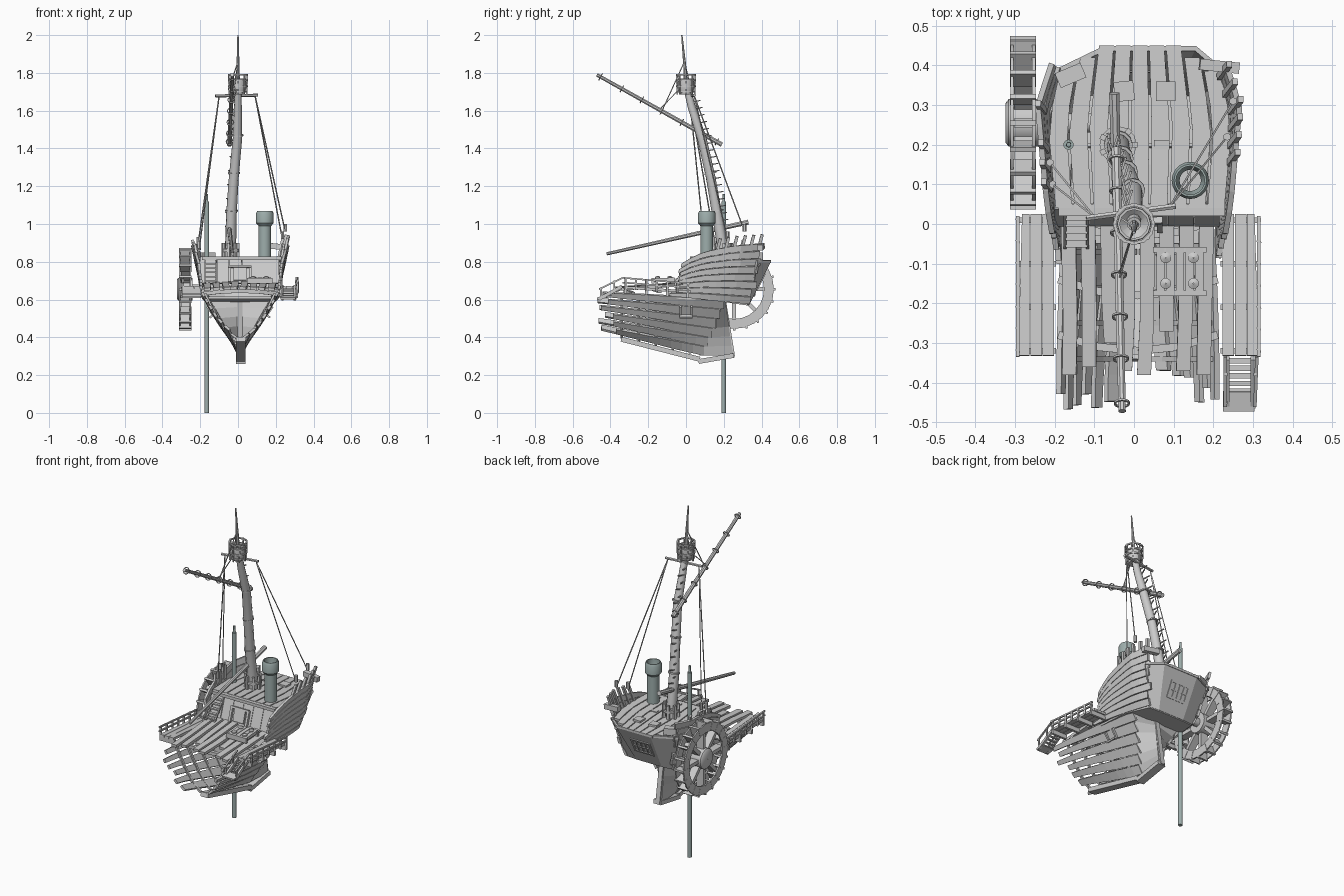
import bpy, bmesh, math, random
from mathutils import Vector, Matrix, Euler

if "Cube" in bpy.data.objects:
    bpy.data.objects.remove(bpy.data.objects["Cube"])
random.seed(4)
R = random.uniform
metal = bpy.data.materials.new("weathered_metal")
metal.diffuse_color = (0.34, 0.42, 0.41, 1)
metal.use_nodes = True
metal.node_tree.nodes["Principled BSDF"].inputs["Base Color"].default_value = metal.diffuse_color

def finish(name, bm, thick=0, mat=None, smooth=False):
    me = bpy.data.meshes.new(name)
    bmesh.ops.recalc_face_normals(bm, faces=bm.faces)
    bm.to_mesh(me); bm.free()
    ob = bpy.data.objects.new(name, me)
    bpy.context.collection.objects.link(ob)
    if thick:
        m = ob.modifiers.new("thickness", 'SOLIDIFY'); m.thickness = thick; m.offset = 0
    if mat: me.materials.append(mat)
    if smooth:
        bpy.ops.object.select_all(action='DESELECT')
        ob.select_set(True); bpy.context.view_layer.objects.active = ob
        bpy.ops.object.shade_smooth_by_angle(angle=math.radians(40))
    return ob

def strips(name, pairs, thick):
    """Planks, each between two matching edge lines."""
    bm = bmesh.new()
    for A, B in pairs:
        a = [bm.verts.new(p) for p in A]; b = [bm.verts.new(p) for p in B]
        for i in range(len(a) - 1): bm.faces.new((a[i], a[i+1], b[i+1], b[i]))
    return finish(name, bm, thick)

def boxes(name, items):
    """Items are (centre, size, euler rotation)."""
    bm = bmesh.new()
    for c, s, r in items:
        M = Matrix.Translation(c) @ Euler(r).to_matrix().to_4x4() @ Matrix.Diagonal((*s, 1))
        bmesh.ops.create_cube(bm, size=1, matrix=M)
    return finish(name, bm)

def tubes(name, paths, n=8, mat=None):
    """Paths are lists of (point, radius)."""
    bm = bmesh.new()
    for path in paths:
        rings = []
        for i, (p, r) in enumerate(path):
            d = Vector(path[min(i+1, len(path)-1)][0]) - Vector(path[max(i-1, 0)][0])
            q = d.to_track_quat('Z', 'Y')
            rings.append([bm.verts.new(Vector(p) + q @ Vector((r*math.cos(a), r*math.sin(a), 0)))
                          for a in [math.tau*(k+.5)/n for k in range(n)]])
        for A, B in zip(rings, rings[1:]):
            for k in range(n): bm.faces.new((A[k], A[(k+1) % n], B[(k+1) % n], B[k]))
        bm.faces.new(rings[0]); bm.faces.new(rings[-1])
    return finish(name, bm, mat=mat, smooth=n > 6)

def rods(name, segs, r, n=4):
    return tubes(name, [[(a, r), (b, r)] for a, b in segs], n)

def lathe(name, prof, centre, axis=(0, 0, 1), n=20, mat=None):
    """Closed (radius, height) profile spun about an axis."""
    bm = bmesh.new(); q = Vector(axis).to_track_quat('Z', 'Y')
    rings = [[bm.verts.new(Vector(centre) + q @ Vector((r*math.cos(math.tau*k/n), r*math.sin(math.tau*k/n), z)))
              for k in range(n)] for r, z in prof]
    for A, B in zip(rings, rings[1:] + rings[:1]):
        for k in range(n): bm.faces.new((A[k], A[(k+1) % n], B[(k+1) % n], B[k]))
    return finish(name, bm, mat=mat, smooth=True)

def hoop(name, c, rad, t, axis=(0, 0, 1)):
    return lathe(name, [(rad-t, -t), (rad+t, -t), (rad+t, t), (rad-t, t)], c, axis, 12)

def lerp(tab, v):
    for (a, p), (b, q) in zip(tab, tab[1:]):
        if v <= b: return p + (q-p)*(v-a)/(b-a)
    return tab[-1][1]

# lower hull: broken strakes, closing into the sternpost
def hull(t, y, s, k=1):
    f = min(max((y+.45)/.65, 0), 1)
    zk, zt = .42-.15*f, .64-.035*f
    return (.01 + s*k*(.2-.03*f*f)*t**(.55+.75*f*f), y, zk+(zt-zk)*t)
planks, tails, ribs, N = [], [], [], 6
for s in (-1, 1):
    for i in range(N):
        y0 = R(-.475, -.36); A, B = [], []
        for j in range(9):
            t0, t1 = .03+.97*i/N, .03+.97*(i+1)/N
            y = y0 + (.08+.13*(t0+t1)/2-y0)*j/8
            w = lerp([(-.5, .55), (-.05, .93), (.3, .98)], y)
            A.append(hull(t1-(t1-t0)*w, y, s)); B.append(hull(t1, y, s))
        planks.append((A, B))
    ts = [.02+.98*k/6 for k in range(7)]
    tails.append(([hull(t, .07+.13*t, s) for t in ts], [(.01+s*.014, .25-.05*t, .3+.31*t) for t in ts]))
    for y in (-.34, -.25, -.16, -.07, .02):
        ribs.append([(hull(.02+.97*k/7, y, s, .93), .009) for k in range(8)])
strips("lower_hull_planks", planks, .014)
strips("stern_hull_sides", tails, .01)
tubes("hull_ribs", ribs, 4)
boxes("keel", [((.015, -.135, .337), (.05, .43, .026), (-.25, 0, 0)), ((.015, .16, .288), (.05, .19, .025), (.17, 0, 0)),
               ((.01, .225, .45), (.028, .02, .31), (.16, 0, 0))])
boxes("hull_port_frames", [((.01+s*.152, y, z), (.02, a, b), (0, s*.6, 0)) for s in (-1, 1)
      for y, z, a, b in ((.0, .57, .07, .01), (.0, .51, .07, .01), (-.03, .54, .01, .06), (.03, .54, .01, .06))])

# upper stern hull: strakes stepping up toward the stern
TOP = [(-.1, .73), (0, .81), (.1, .855), (.25, .885), (.42, .9)]
WID = [(-.1, .205), (.05, .232), (.3, .255), (.42, .215)]
def upper(u, y, s):
    g = (y+.1)/.5
    xb, xt, zb = .2-.05*g*g, lerp(WID, y), .62-.045*g
    return (.012 + s*(xb+(xt-xb)*u**.7), y-.055*(1-u)*max(g, 0), zb+(lerp(TOP, y)-zb)*u)
planks = []
for s in (-1, 1):
    for i in range(8):
        y0, y1 = -.11+R(0, .05)+.008*i, .4+R(-.015, .015)
        ys = [y0+(y1-y0)*j/8 for j in range(9)]
        planks.append(([upper((i+.06)/8, y, s) for y in ys], [upper((i+.97)/8, y, s) for y in ys]))
strips("stern_side_planks", planks, .014)
posts = []
for s, ys in ((1, (.17, .215, .26, .305, .35, .395)), (-1, (.1, .15, .2, .3))):
    for y in ys:
        p = Vector(upper(.86, y, s)); posts.append((p+Vector((0, 0, .03)), (.014, .016, .13 if s > 0 else .08), (-.25, s*.2, 0)))
boxes("bulwark_posts", posts)
boxes("stern_corner_knees", [((.215, .398, .88), (.1, .028, .03), (0, .1, -.1)), ((-.16, .375, .83), (.07, .04, .04), (0, 0, .4))])

# faceted transom with lattice window and counter underneath
low = [(-.14, .325, .575), (-.07, .33, .575), (.1, .33, .575), (.165, .325, .575)]
high = [(-.215, .375, .8), (-.075, .443, .8), (.155, .443, .8), (.235, .375, .8)]
strips("transom", [(low, high)], .012)
tubes("transom_rail", [[(p, .009) for p in high]], 4)
strips("counter_floor", [([(-.18, -.05, .61), (-.18, .15, .6), low[0], low[1]], [(.2, -.05, .61), (.2, .15, .6), low[3], low[2]])], .012)
win = Vector((.015, .391, .695))
tilt = Matrix.Rotation(-.465, 3, 'X')
boxes("transom_window", [(win + tilt @ Vector((x, 0, z)), (a, .02, b), (-.465, 0, 0)) for x, z, a, b in
      [(0, .045, .13, .012), (0, -.045, .13, .012), (-.06, 0, .012, .1), (.06, 0, .012, .1), (0, 0, .12, .006)]
      + [(x, 0, .006, .09) for x in (-.03, 0, .03)]])

# decks: fanned poop planks and ragged main deck planks
planks = []
for i in range(9):
    pair = []
    for e in (i+.06, i+.94):
        u = e/9*2-1; end = (.45, .45, .45, .42, .385)[abs(i-4)]
        line = [(.015+u*lerp([(.03, .215), (.25, .235), (.45, .19)], y), y, .822-.05*(y-.04))
                for y in [.04+(end-.04)*k/4 for k in range(5)]]
        pair.append(line)
    planks.append(pair)
strips("poop_deck_planks", planks, .014)
planks = []
for i in range(8):
    end = (-.38, -.36, -.3, -.37, -.38, -.27, -.37, -.38)[i]; pair = []; j = R(-.008, .008)
    for e in (i+.1, i+.84):
        u = e/8*2-1
        pair.append([(.01+u*(.2-.01*k/3)+(j if k == 3 else 0), .04+(end-.04)*k/3, .69-.03*k/3-.008*u*u) for k in range(4)])
    planks.append(pair)
strips("main_deck_planks", planks, .016)
for y, z in ((-.32, .645), (-.18, .66), (-.03, .665)):
    tubes("deck_beam", [[((.01+.2*u, y+.04*u*u, z-.015*u*u), .014) for u in (-1, -.5, 0, .5, 1)]], 4)

# poop front wall with door and step ladder
strips("poop_front_wall", [([(-.2, 0, .685), (-.116, 0, .685)], [(-.2, .045, .82), (-.116, .045, .82)])]
       + [([(x, 0, .685), (x+.064, 0, .685)], [(x, .045, .82), (x+.064, .045, .82)]) for x in (-.112, -.046, .02, .086, .152)], .014)
boxes("poop_front_trim", [((.02, .035, .818), (.42, .03, .018), (0, 0, 0)), ((.01, .008, .775), (.12, .016, .012), (-.3, 0, 0)),
      ((-.045, -.002, .735), (.014, .016, .09), (-.3, 0, 0)), ((.065, -.002, .735), (.014, .016, .09), (-.3, 0, 0)), ((.01, .0, .735), (.07, .012, .07), (-.3, 0, 0))])
boxes("poop_steps", [((-.145, -.05+.017*i, .7+.022*i), (.055, .018, .008), (0, 0, 0)) for i in range(6)]
      + [((x, -.01, .75), (.008, .012, .16), (-.65, 0, 0)) for x in (-.174, -.117)])
boxes("poop_hatches", [((-.025, .335, .812), (.05, .05, .025), (0, 0, .1)), ((.08, .335, .812), (.05, .05, .025), (0, 0, 0)), ((.07, .2, .82), (.04, .025, .01), (0, 0, 0))])

# main deck hatch with knobs
boxes("hatch_cover", [((.067+.0245*i, -.12, .705), (.021, .12, .018), (.05, 0, 0)) for i in range(5)]
      + [((.115, y, .699), (.135, .014, .03), (0, 0, 0)) for y in (-.065, -.175)])
for x in (.08, .15):
    for y in (-.085, -.15):
        lathe("hatch_knob", [(.001, 0), (.014, 0), (.014, .012), (.001, .018)], (x, y, .708), n=10)

# side platforms with railings
bits, rail = [], []
for s, xi, xo in ((-1, -.2, -.293), (1, .222, .315)):
    w = xo-xi
    planks = [([(xi+w*(k+.04)/3, y, .665-.07*(y+.33)) for y in (-.332, .025)],
               [(xi+w*(k+.98)/3-s*c*(k == 2), y, .665-.07*(y+.33)) for y, c in ((-.332, 0), (.025, .01))]) for k in range(3)]
    strips("side_platform", planks, .014)
    for j in range(7):
        y = -.32+.055*j; z = .665-.07*(y+.33)
        bits.append(((xo, y, z+.02), (.01, .01, .06), (0, 0, R(0, .5))))
        if j % 2 == 0: bits.append((((xi+xo)/2, y, z-.02), (.1, .014, .026), (0, 0, 0)))
    rail.append(((xo, -.335, .715), (xo, .02, .685)))
    rail.append(((xo, -.335, .69), (xo, .02, .663)))
boxes("platform_posts_and_brackets", bits)
rods("platform_rails", rail + [((.31, -.335, .715), (.305, -.46, .655)), ((.23, -.335, .715), (.23, -.46, .655))], .006)
boxes("platform_stairs", [((.267, -.345-.019*i, .655-.011*i), (.055, .013, .006), (0, 0, 0)) for i in range(5)]
      + [((x, -.4, .636), (.012, .14, .018), (.5, 0, 0)) for x in (.235, .3)]
      + [((.264, -.447, .61), (.08, .05, .012), (.2, 0, 0))]
      + [((x, y, z), (.008, .008, .06), (0, 0, 0)) for x in (.232, .305) for y, z in ((-.38, .67), (-.45, .63))])

# paddle wheel
C = Vector((-.28, .255, .655))
for x in (-.308, -.253):
    lathe("wheel_rim", [(.158, -.004), (.21, -.004), (.21, .004), (.158, .004)], (x, C.y, C.z), (1, 0, 0), 24)
def radial(n, r, size):
    return [(C+Vector((0, -math.sin(a)*r, math.cos(a)*r)), size, (a, 0, 0)) for a in [math.tau*k/n for k in range(n)]]
boxes("wheel_paddles", radial(20, .191, (.066, .012, .056)))
boxes("wheel_spokes", radial(8, .105, (.045, .022, .14)))
lathe("wheel_hub", [(.001, -.04), (.06, -.04), (.06, .036), (.05, .044), (.001, .044)], C, (-1, 0, 0))
tubes("wheel_axle", [[((-.26, .255, .655), .025), ((-.1, .255, .655), .025)]], 12)

# mast, topmast and spars
mast = [((-.04, .205, .7), .03), ((-.04, .2, .85), .03), ((-.035, .165, 1.05), .028), ((-.022, .13, 1.25), .026),
        ((-.003, .085, 1.45), .025), ((0, .03, 1.62), .021), ((0, 0, 1.74), .018)]
tubes("mast", [mast], 10)
tubes("topmast", [[((0, 0, 1.7), .013), ((0, -.005, 1.82), .009), ((0, -.022, 2), .004)]])
g0, g1 = Vector((-.03, -.472, 1.79)), Vector((-.045, .19, 1.42))
b0, b1 = Vector((-.03, -.42, .842)), Vector((-.05, .33, 1.01))
tubes("upper_spar", [[(g0, .01), (g1, .013)]])
tubes("lower_boom", [[(b0, .009), (b1, .014)]])
for f in (.03, .2, .36, .52, .68, .84, .96): hoop("spar_hoop", g0.lerp(g1, f), .018, .0025, g1-g0)
tubes("crosstree", [[((-.12, .015, 1.678), .008), ((.105, .045, 1.682), .008)]], 6)
for p, r in mast[1:5]: hoop("mast_band", Vector(p)+Vector((0, 0, .02)), r+.002, .004, (0, -.2, 1))

def on_mast(z):
    return Vector((lerp([(p[2], p[0]) for p, _ in mast], z), lerp([(p[2], p[1]) for p, _ in mast], z), z))
rods("mast_pegs", [(on_mast(z)+Vector((-.018, .01, 0)), on_mast(z)+Vector((-.03+.025*(i % 2), .052, .008)))
                   for i, z in enumerate([.98+.037*k for k in range(19)])], .004)
boxes("mast_pin_rack", [((-.04+.042*math.cos(a), .2+.042*math.sin(a), .855), (.014, .014, .09), (0, 0, a))
                        for a in [math.tau*k/7 for k in range(7)]])
hoop("mast_base_ring", (-.04, .2, .86), .04, .007)

# crow's nest
lathe("nest_basket", [(.001, 0), (.034, 0), (.047, .04), (.042, .085), (.036, .085), (.04, .045), (.001, .01)], (0, 0, 1.685), n=12)
for z, r in ((1.7, .041), (1.73, .049), (1.76, .047), (1.79, .049)): hoop("nest_hoop", (0, 0, z), r, .004)
rods("nest_stakes", [((.046*math.cos(a), .046*math.sin(a), 1.685), (.05*math.cos(a), .05*math.sin(a), 1.795))
                     for a in [math.tau*k/8 for k in range(8)]], .005)

# rigging
sl, sr = (-.1, .018, 1.678), (.09, .043, 1.68)
ends = [(sl, (-.205, .1, .87)), (sl, (-.212, .155, .89)), (sr, (.235, .22, .92)), (sr, (.25, .31, .96))]
rods("shroud_ropes", ends, .0035)
tubes("rope_blocks", [[(e, .01), (Vector(e)+Vector((0, 0, .04)), .01)] for _, e in ends], 6)
top = (0, -.008, 1.86)
rods("spar_lift_ropes", [(top, g0.lerp(g1, .52)), ((0, -.01, 1.74), g0.lerp(g1, .5)), (top, (-.04, .02, 1.74))], .003)

# chimney and tall pole
lathe("chimney", [(.034, 0), (.034, .19), (.047, .205), (.047, .255), (.041, .268), (.036, .268), (.036, .21), (.027, .19), (.027, 0)], (.142, .11, .8), mat=metal)
tubes("tall_pole", [[((-.165, .2, 0), .013), ((-.165, .2, 1.12), .013)], [((-.165, .2, 1.12), .007), ((-.165, .2, 1.16), .006)]], 10, metal)
